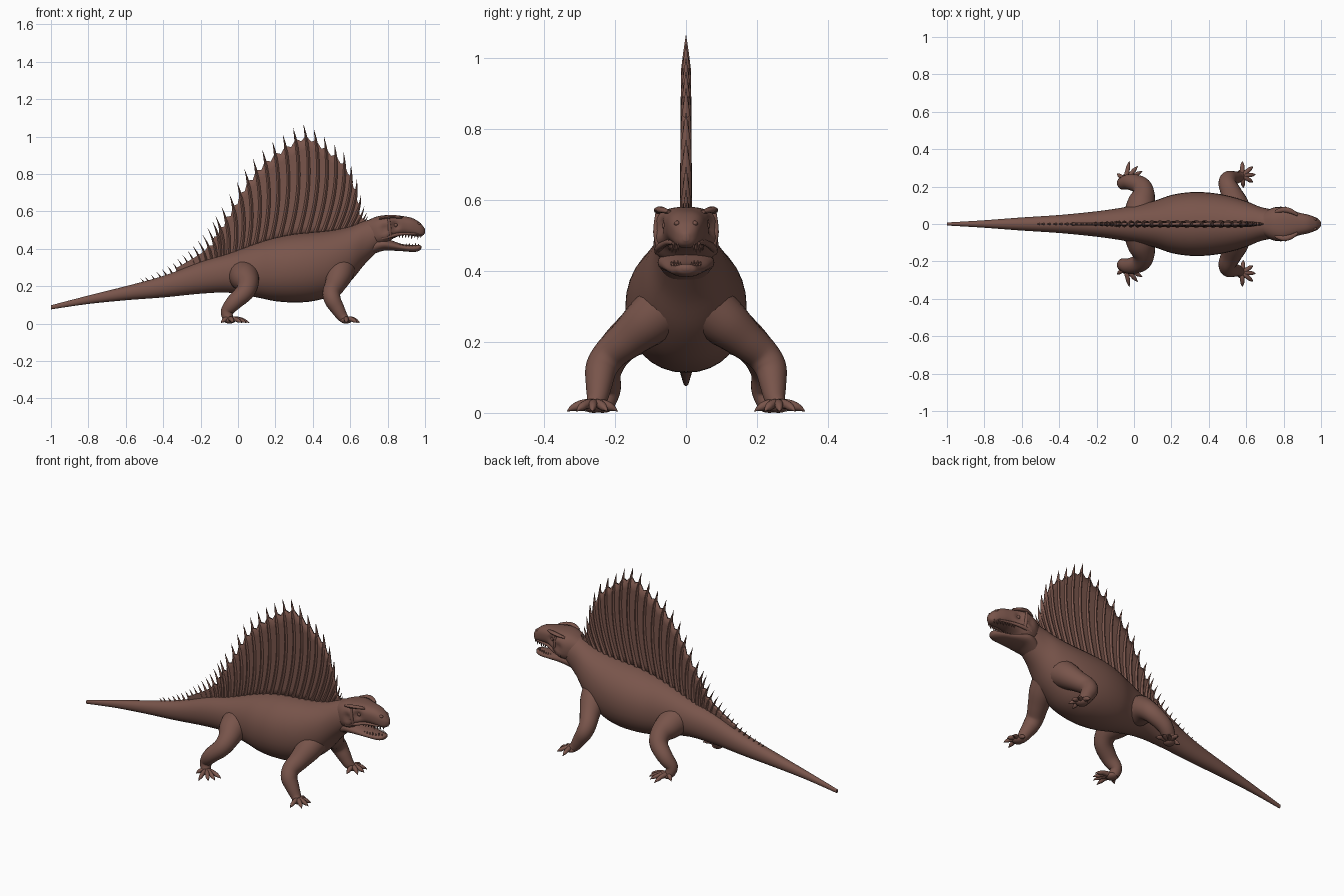
import bpy, bmesh, math
from mathutils import Vector

cube = bpy.data.objects.get("Cube")
if cube:
    bpy.data.objects.remove(cube)

skin = bpy.data.materials.new("brown_skin")
skin.use_nodes = True
colour = (0.19, 0.09, 0.07, 1)
skin.diffuse_color = colour
bsdf = skin.node_tree.nodes["Principled BSDF"]
bsdf.inputs["Base Color"].default_value = colour
bsdf.inputs["Roughness"].default_value = 0.8

X, Y, Z = Vector((1, 0, 0)), Vector((0, 1, 0)), Vector((0, 0, 1))


def smooth_rows(rows, steps):
    """Catmull-Rom interpolation of any table of control rows."""
    out = []
    for i in range(len(rows) - 1):
        a, b, c, d = (rows[max(0, min(len(rows) - 1, i + k))] for k in (-1, 0, 1, 2))
        for k in range(steps):
            t = k / steps
            out.append([q + 0.5 * t * (r - p + t * (2 * p - 5 * q + 4 * r - s + t * (3 * (q - r) + s - p)))
                        for p, q, r, s in zip(a, b, c, d)])
    return out + [list(rows[-1])]


def tube(bm, rows, ref, axis=None, sides=20, power=1.0):
    """Loft rings of (x, y, z, half width along ref, half height)."""
    pts = [Vector(r[:3]) for r in rows]
    rings = []
    for i, r in enumerate(rows):
        t = axis or (pts[min(i + 1, len(pts) - 1)] - pts[max(i - 1, 0)]).normalized()
        side = (ref - t * ref.dot(t)).normalized()
        up = t.cross(side)
        ring = []
        for k in range(sides):
            a = 2 * math.pi * k / sides
            c, s = math.cos(a), math.sin(a)
            ring.append(bm.verts.new(pts[i] + side * r[3] * math.copysign(abs(c) ** power, c)
                                     + up * r[4] * math.copysign(abs(s) ** power, s)))
        rings.append(ring)
    for p, q in zip(rings, rings[1:]):
        for k in range(sides):
            n = (k + 1) % sides
            bm.faces.new((p[k], p[n], q[n], q[k]))
    bm.faces.new(rings[0])
    bm.faces.new(rings[-1])


def cone(bm, base, tip, radius):
    base, tip = Vector(base), Vector(tip)
    rows = [(*base.lerp(tip, t), radius * f, radius * f)
            for t, f in ((0, 1), (0.5, 0.75), (0.85, 0.35), (1, 0.04))]
    tube(bm, rows, X, sides=6)


def ball(bm, centre, size):
    made = bmesh.ops.create_uvsphere(bm, u_segments=16, v_segments=10, radius=1)["verts"]
    for v in made:
        v.co = Vector(centre) + Vector([a * b for a, b in zip(v.co, size)])


def finish(name, bm, mirror=False, thickness=0):
    bmesh.ops.recalc_face_normals(bm, faces=bm.faces)
    mesh = bpy.data.meshes.new(name)
    bm.to_mesh(mesh)
    bm.free()
    mesh.materials.append(skin)
    obj = bpy.data.objects.new(name, mesh)
    bpy.context.scene.collection.objects.link(obj)
    bpy.ops.object.select_all(action="DESELECT")
    obj.select_set(True)
    bpy.context.view_layer.objects.active = obj
    bpy.ops.object.shade_smooth_by_angle(angle=math.radians(50))
    if mirror:
        mod = obj.modifiers.new("mirror", "MIRROR")
        mod.use_axis = (False, True, False)
    if thickness:
        mod = obj.modifiers.new("thickness", "SOLIDIFY")
        mod.thickness, mod.offset = thickness, 0


def profile(rows):
    """Turn (x, top, bottom, half width) rows into ring rows."""
    return [(x, 0, (t + b) / 2, w, (t - b) / 2) for x, t, b, w in smooth_rows(rows, 5)]


# Body, tail and neck
body = [(-1, .098, .076, .008), (-.8, .15, .105, .02), (-.6, .2, .125, .035), (-.4, .255, .14, .048),
        (-.2, .33, .16, .068), (-.05, .375, .165, .09), (.1, .43, .14, .122), (.2, .46, .12, .155),
        (.3, .48, .113, .17), (.4, .49, .12, .168), (.5, .5, .15, .152), (.6, .52, .225, .122),
        (.68, .55, .32, .09), (.76, .565, .4, .075)]
bm = bmesh.new()
tube(bm, profile(body), Y, X, 32, 0.95)
finish("body_and_tail", bm)

# Skull, with hollows pressed in behind the eyes and at the eye sockets
skull = [(.69, .55, .43, .06), (.74, .572, .415, .086), (.79, .58, .425, .098), (.83, .58, .455, .084),
         (.88, .575, .472, .062), (.93, .565, .47, .05), (.97, .542, .465, .036), (.99, .52, .472, .023),
         (1, .505, .485, .008)]
bm = bmesh.new()
tube(bm, profile(skull), Y, X, 40, 0.78)
for v in bm.verts:
    for cx, cz, depth in ((.84, .525, .02), (.785, .505, .015)):
        d = ((v.co.x - cx) / .022) ** 2 + ((v.co.z - cz) / .024) ** 2
        v.co.y -= math.copysign(min(abs(v.co.y), depth * math.exp(-d)), v.co.y)
finish("skull", bm)

# Lower jaw
jaw = [(.71, .46, .365, .066), (.77, .46, .388, .08), (.82, .445, .39, .07), (.88, .425, .387, .054),
       (.94, .42, .383, .041), (.97, .42, .39, .028), (.98, .415, .402, .01)]
bm = bmesh.new()
tube(bm, profile(jaw), Y, X, 24, 0.95)
finish("lower_jaw", bm)

# Eyes, brow ridges, cheek ridges and nostril bumps
bm = bmesh.new()
ball(bm, (.842, .055, .527), (.012, .012, .012))
finish("eyes", bm, True)
bm = bmesh.new()
tube(bm, smooth_rows([(.755, .066, .56, .008, .005), (.8, .077, .571, .014, .009),
                      (.84, .068, .572, .013, .009), (.875, .048, .567, .007, .005)], 4), Y, sides=10)
tube(bm, smooth_rows([(.805, .08, .562, .007, .007), (.81, .083, .51, .01, .01),
                      (.815, .074, .465, .01, .01)], 4), X, sides=10)
tube(bm, smooth_rows([(.77, .08, .455, .01, .01), (.82, .074, .468, .01, .01),
                      (.88, .053, .48, .008, .008), (.96, .034, .478, .005, .006)], 4), Z, sides=10)
ball(bm, (.962, .025, .534), (.016, .009, .008))
finish("face_ridges", bm, True)

# Teeth along both jaws
bm = bmesh.new()
for i in range(8):
    f = i / 7
    x, y = .865 + .115 * f, .048 - .026 * f ** 2
    size = .02 if i in (4, 6) else .012
    cone(bm, (x, y, .478), (x - .003, y, .47 - size), .005)
    cone(bm, (x - .015, y - .006, .412), (x - .015, y - .006, .42 + size * .6), .0045)
finish("teeth", bm, True)

# Sail layout: spine base x, tip x, tip z
fan = [(-.5, -.52, .24), (-.41, -.435, .275), (-.32, -.35, .325), (-.23, -.27, .39), (-.14, -.19, .475),
       (-.08, -.12, .575), (-.02, -.045, .69), (.05, .035, .825), (.13, .13, .93), (.22, .24, 1.01),
       (.32, .35, 1.065), (.41, .46, 1), (.49, .565, .915), (.56, .635, .77), (.62, .675, .63),
       (.655, .695, .575)]


def back_height(x):
    for p, q in zip(body, body[1:]):
        if p[0] <= x <= q[0]:
            return p[1] + (q[1] - p[1]) * (x - p[0]) / (q[0] - p[0]) - .015


def spine_ends(row):
    return Vector((row[0], 0, back_height(row[0]))), Vector((row[1], 0, row[2]))


def spine_point(row, t):
    base, tip = spine_ends(row)
    return base.lerp(tip, t) + X * (tip - base).length * .28 * t * (1 - t)


# Spines, closer together along the tail
bm = bmesh.new()
for row in smooth_rows(fan[:6], 3)[:-1] + smooth_rows(fan[5:], 2):
    base, tip = spine_ends(row)
    length = (tip - base).length
    r = min(.018, .004 + .06 * length)
    taper = 1 - min(.5, .09 / length)
    rows = []
    for k in range(13):
        t = k / 12
        w = r * ((1 - .25 * t) if t < taper else .03 + .75 * (1 - t) / (1 - taper))
        rows.append((*spine_point(row, t), w, w * .7))
    tube(bm, rows, Y, sides=8)
finish("sail_spines", bm)

# Sail skin, dipping between the spines
bm = bmesh.new()
columns = []
for i, row in enumerate(smooth_rows(fan[2:], 4)):
    base, tip = spine_ends(row)
    top = 1 - min(.5, (.085 if i % 2 else .06) / (tip - base).length)
    columns.append([bm.verts.new(spine_point(row, top * k / 10)) for k in range(11)])
for p, q in zip(columns, columns[1:]):
    for k in range(10):
        bm.faces.new((p[k], q[k], q[k + 1], p[k + 1]))
finish("sail_skin", bm, thickness=.016)


# Legs with a flat palm and clawed toes
def legs(name, path, palm, toes):
    bm = bmesh.new()
    tube(bm, [(*r, r[3]) for r in smooth_rows(path, 5)], X, sides=20)
    ax, ay = palm
    ball(bm, (ax, ay, .018), (.032, .032, .018))
    for x, y in toes:
        dx, dy = x - ax, y - ay
        rows = [(ax + dx * f, ay + dy * f, z, w, w) for f, z, w in
                ((0, .022, .015), (.3, .025, .014), (.55, .022, .012), (.72, .016, .011),
                 (.88, .011, .006), (1, .004, .001))]
        tube(bm, smooth_rows(rows, 2), Z, sides=10)
    for v in bm.verts:
        v.co.z = max(v.co.z, 0)
    finish(name, bm, True)


legs("fore_legs",
     [(.55, .06, .295, .078), (.54, .11, .255, .07), (.52, .165, .208, .056), (.5, .212, .168, .048),
      (.505, .238, .128, .045), (.53, .245, .083, .038), (.555, .25, .042, .03), (.572, .258, .022, .024)],
     (.578, .26), [(.58, .335), (.637, .308), (.65, .264), (.637, .222), (.585, .193)])
legs("hind_legs",
     [(.03, .05, .258, .085), (.04, .11, .24, .076), (.052, .165, .21, .058), (.036, .205, .168, .05),
      (-.02, .225, .115, .043), (-.058, .218, .065, .034), (-.052, .23, .022, .027)],
     (-.045, .235), [(-.025, .335), (.02, .31), (.045, .283), (.06, .245), (-.09, .268)])
